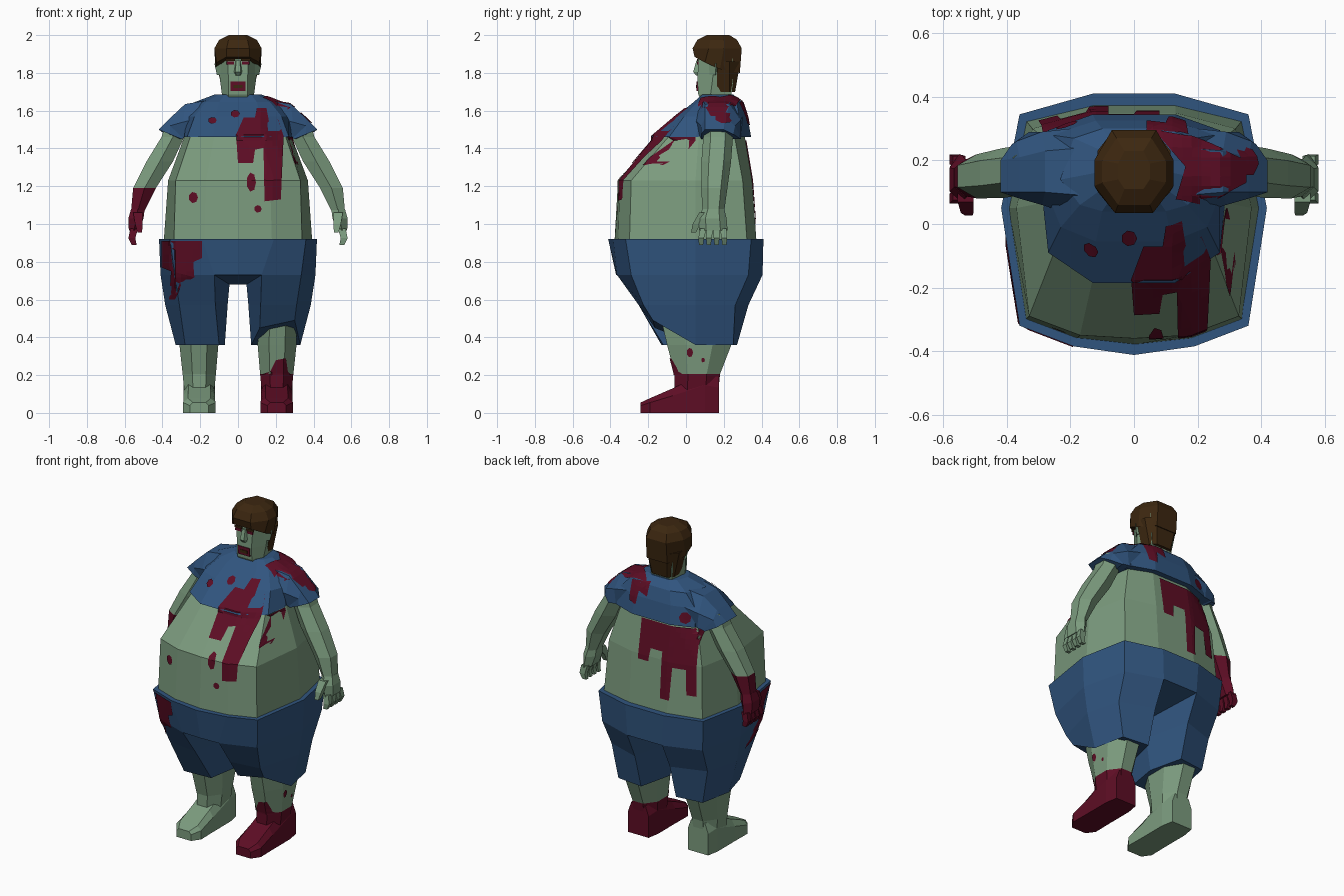
import bpy, bmesh, math
from mathutils import Vector
from mathutils.bvhtree import BVHTree

cube = bpy.data.objects.get("Cube")
if cube:
    bpy.data.objects.remove(cube, do_unlink=True)


def material(name, colour):
    mat = bpy.data.materials.new(name)
    mat.diffuse_color = (*colour, 1)
    mat.use_nodes = True
    node = next(n for n in mat.node_tree.nodes if n.type == 'BSDF_PRINCIPLED')
    node.inputs["Base Color"].default_value = (*colour, 1)
    return mat


skin = material("green_skin", (.20, .33, .21))
cloth = material("blue_cloth", (.03, .09, .21))
blood = material("dark_blood", (.11, .004, .018))
hair_brown = material("hair_brown", (.045, .02, .005))


def finish(name, bm, *mats):
    mesh = bpy.data.meshes.new(name)
    bm.to_mesh(mesh)
    bm.free()
    for mat in mats:
        mesh.materials.append(mat)
    obj = bpy.data.objects.new(name, mesh)
    bpy.context.collection.objects.link(obj)
    return obj


def loft(name, rings, mat, caps=(True, True), closed=True, low=None, low_mat=None, side=1):
    """Skin a surface through rings; faces below height low take low_mat."""
    bm = bmesh.new()
    rows = [[bm.verts.new((side * x, y, z)) for x, y, z in ring] for ring in rings]
    count = len(rows[0])
    for a, b in zip(rows, rows[1:]):
        for i in range(count if closed else count - 1):
            j = (i + 1) % count
            bm.faces.new((a[i], a[j], b[j], b[i]))
    for row, wanted in zip((rows[0], rows[-1]), caps):
        if wanted:
            bm.faces.new(row)
    bmesh.ops.recalc_face_normals(bm, faces=bm.faces)
    if low is None:
        return finish(name, bm, mat)
    for face in bm.faces:
        face.material_index = int(face.calc_center_median().z < low)
    return finish(name, bm, mat, low_mat)


def level(z, points):
    """Points may carry their own height as a third value."""
    return [(p[0], p[1], p[2] if len(p) > 2 else z) for p in points]


def mirrored(z, half):
    right = level(z, half)
    return right + [(-x, y, h) for x, y, h in reversed(right) if x > 0]


def oval(cx, cy, z, rx, ry, count=8):
    grow = 1 / math.cos(math.pi / count)
    angles = [(i + .5) * math.tau / count for i in range(count)]
    return [(cx + rx * grow * math.cos(a), cy + ry * grow * math.sin(a), z) for a in angles]


# Torso
torso = loft("torso", [
    mirrored(.88, [(0, -.38), (.18, -.36), (.34, -.30), (.395, .05), (.34, .325), (.13, .375)]),
    mirrored(1.23, [(0, -.36), (.17, -.35), (.33, -.29), (.37, .05), (.32, .30), (.13, .35)]),
    mirrored(1.5, [(0, -.13), (.12, -.13), (.24, -.06), (.27, .07), (.25, .25), (.12, .305)]),
], skin)

# Shirt body and collar
shirt = loft("shirt", [
    mirrored(1.46, [(.13, -.185), (.27, -.09), (.285, .05), (.27, .295), (.13, .345)]),
    mirrored(1.57, [(.12, -.055), (.23, -.01), (.27, .09), (.26, .28), (.12, .325)]),
    mirrored(1.645, [(.10, .04), (.17, .06), (.23, .14), (.19, .27), (.10, .30)]),
    mirrored(1.685, [(.07, .085), (.10, .11), (.125, .16), (.10, .23), (.06, .25)]),
], cloth)

# Trouser hips and crotch
hip_line = [(.125, -.365), (.335, -.29), (.41, .05), (.345, .33), (.12, .405)]
crotch = (.045, .03, .68)
hips = loft("trouser_hips", [
    mirrored(.92, [(0, -.412), (.19, -.385), (.36, -.32), (.418, .05), (.36, .345), (.13, .41)]),
    mirrored(.73, [(0, -.37)] + hip_line),
], cloth, caps=(True, False))
loft("trouser_crotch", [mirrored(.73, [p]) for p in (hip_line[0], crotch, hip_line[-1])],
     cloth, caps=(False, False), closed=False)
body = [torso, shirt, hips]

# Limbs, built once per side
for side, tag in ((1, "left"), (-1, "right")):
    left = side == 1
    body.append(loft(tag + "_sleeve", [
        [(.16, .09, 1.655), (.16, .24, 1.655), (.20, .30, 1.57), (.20, .28, 1.47), (.20, .06, 1.47), (.20, .03, 1.56)],
        [(.28, .10, 1.635), (.28, .23, 1.635), (.29, .29, 1.55), (.28, .29, 1.46), (.27, .07, 1.46), (.29, .06, 1.54)],
        [(.36, .10, 1.56), (.36, .21, 1.56), (.37, .26, 1.52), (.32, .29, 1.455), (.29, .08, 1.455), (.36, .08, 1.52)],
        [(.42, .10, 1.50), (.42, .20, 1.50), (.385, .25, 1.475), (.33, .29, 1.45), (.30, .08, 1.45), (.36, .08, 1.475)],
    ], cloth, side=side))

    # Trouser leg, torn higher at the front on the left
    front_hem = [(.115, -.165, .45), (.30, -.175, .49)] if left else [(.10, -.12), (.28, -.13)]
    body.append(loft(tag + "_trouser_leg", [
        level(.73, hip_line + [crotch]),
        level(.57, [(.12, -.25), (.31, -.225), (.385, .05), (.33, .26), (.12, .33), (.055, .04)]),
        level(.36, front_hem + [(.33, .05), (.29, .25), (.12, .27), (.07, .06)]),
    ], cloth, caps=(False, True), side=side))

    # Calf and foot
    body.append(loft(tag + "_calf", [
        oval(.21, .06, .53, .10, .20), oval(.207, .07, .36, .103, .17),
        oval(.205, .06, .205, .088, .12), oval(.205, .055, .1, .078, .115),
    ], skin, low=.205 if left else 0, low_mat=blood, side=side))
    foot = []
    for y, half, top in ((.175, .07, .19), (.10, .083, .21), (-.07, .083, .13), (-.19, .085, .078), (-.24, .05, .055)):
        arch = [(-half, 0), (half, 0), (half, top * .7), (half * .7, top), (-half * .7, top), (-half, top * .7)]
        foot.append([(.205 + x, y, z) for x, z in arch])
    loft(tag + "_foot", foot, blood if left else skin, side=side)

    # Arm, palm, fingers and thumb
    loft(tag + "_arm", [
        oval(.32, .17, 1.54, .06, .07, 6), oval(.345, .17, 1.46, .06, .068, 6),
        oval(.415, .16, 1.33, .07, .068, 6), oval(.495, .15, 1.19, .06, .06, 6),
        oval(.53, .145, 1.07, .036, .05, 6),
    ], skin, low=0 if left else 1.19, low_mat=blood, side=side)
    hand = skin if left else blood
    loft(tag + "_palm", [oval(.53, .145, 1.08, .036, .05, 6), oval(.54, .14, 1.03, .04, .065, 6),
                         oval(.55, .145, .965, .028, .065, 6)], hand, side=side)
    for i in range(4):
        root, tip = .092 + i * .035, .08 + i * .041
        loft(f"{tag}_finger_{i + 1}", [oval(.55, root, .975, .02, .017, 4), oval(.562, tip, .925, .018, .015, 4),
                                       oval(.55, tip, .89, .013, .011, 4)], hand, side=side)
    loft(tag + "_thumb", [oval(.53, .10, 1.06, .025, .03, 4), oval(.525, .055, 1.0, .02, .02, 4),
                          oval(.52, .04, .955, .012, .013, 4)], hand, side=side)
    loft(tag + "_ear", [level(1.85, [(.09, .12), (.125, .16), (.09, .165)]),
                        level(1.79, [(.09, .125), (.112, .155), (.09, .16)])], skin, side=side)

# Head and nose
loft("head", [
    mirrored(1.62, [(.05, .10), (.08, .16), (.06, .25)]),
    mirrored(1.685, [(.05, .065), (.085, .13), (.07, .24)]),
    mirrored(1.76, [(.05, .06), (.095, .14), (.08, .25)]),
    mirrored(1.86, [(.055, .065), (.105, .15), (.09, .25)]),
    mirrored(1.94, [(.055, .07), (.105, .15), (.09, .25)]),
], skin)
loft("nose", [mirrored(1.865, [(.01, .055), (.014, .075)]), mirrored(1.805, [(.014, .038), (.025, .075)]),
              mirrored(1.785, [(.008, .055), (.018, .075)])], skin)

# Hair cap and the longer hair behind
loft("hair_cap", [
    mirrored(1.86, [(.06, .045, 1.885), (.113, .10, 1.855), (.12, .18, 1.82), (.07, .285, 1.80)]),
    mirrored(1.93, [(.06, .035), (.125, .12), (.125, .20), (.07, .295)]),
    mirrored(1.975, [(.05, .06), (.10, .13), (.10, .20), (.055, .27)]),
    mirrored(2.0, [(.03, .11), (.05, .14), (.05, .19), (.03, .23)]),
], hair_brown)
loft("hair_back", [
    mirrored(1.70, [(.08, .165), (.08, .23), (.05, .26)]),
    mirrored(1.86, [(.118, .165), (.115, .23), (.07, .288)]),
], hair_brown)


def plate(name, x, y, z, width, height, mat):
    bm = bmesh.new()
    bmesh.ops.create_cube(bm, size=1)
    bmesh.ops.scale(bm, verts=bm.verts, vec=(width, .008, height))
    bmesh.ops.translate(bm, verts=bm.verts, vec=(x, y, z))
    finish(name, bm, mat)


# Painted face details
plate("mouth", 0, .06, 1.73, .08, .05, blood)
plate("mouth_opening", 0, .057, 1.728, .05, .018, hair_brown)
for side, tag in ((1, "left"), (-1, "right")):
    plate(tag + "_eye", side * .04, .062, 1.853, .04, .016, blood)
    plate(tag + "_brow", side * .04, .061, 1.868, .05, .01, hair_brown)

# One search tree over the clothed body, for laying stains on it
verts, polys = [], []
for obj in body:
    start = len(verts)
    verts += [v.co.copy() for v in obj.data.vertices]
    polys += [[start + i for i in p.vertices] for p in obj.data.polygons]
tree = BVHTree.FromPolygons(verts, polys)
views = {"front": (lambda u, v: Vector((u, -2, v)), Vector((0, 1, 0))),
         "back": (lambda u, v: Vector((u, 2, v)), Vector((0, -1, 0))),
         "top": (lambda u, v: Vector((u, v, 4)), Vector((0, 0, -1))),
         "left": (lambda u, v: Vector((2, u, v)), Vector((-1, 0, 0)))}


def stain(name, view, outline):
    """Dice a flat outline and drop it onto the body as a thin film."""
    place, ray = views[view]
    bm = bmesh.new()
    bm.faces.new([bm.verts.new((u, v, 0)) for u, v in outline])
    bmesh.ops.triangulate(bm, faces=bm.faces)
    for axis in (0, 1):
        normal = (1 - axis, axis, 0)
        for step in range(-20, 70):
            cut = step * .03
            geom = bm.verts[:] + bm.edges[:] + bm.faces[:]
            bmesh.ops.bisect_plane(bm, geom=geom, plane_co=(cut, cut, 0), plane_no=normal)
    missed = []
    for v in bm.verts:
        hit, normal, _, _ = tree.ray_cast(place(v.co.x, v.co.y), ray)
        if hit is None:
            missed.append(v)
        else:
            v.co = hit + normal * (.005 if normal.dot(ray) < 0 else -.005)
    bmesh.ops.delete(bm, geom=missed, context='VERTS')
    bm.normal_update()
    bmesh.ops.reverse_faces(bm, faces=[f for f in bm.faces if f.normal.dot(ray) > 0])
    finish(name, bm, blood)


def spot(name, view, u, v, width, height):
    ring = [math.tau * i / 7 for i in range(7)]
    stain(name, view, [(u + width * math.cos(a) / 2, v + height * math.sin(a) / 2) for a in ring])


# Blood stains
stain("chest_stain", "front", [(-.01, 1.47), (.03, 1.56), (.09, 1.56), (.10, 1.61), (.15, 1.61), (.165, 1.52),
      (.21, 1.55), (.24, 1.46), (.225, 1.13), (.14, 1.12), (.135, 1.4), (.09, 1.39), (.08, 1.32), (0, 1.32)])
stain("flank_drip", "front", [(.26, 1.46), (.285, 1.46), (.315, 1.31), (.30, 1.31)])
stain("shoulder_stain", "top", [(.06, .295), (.20, .27), (.35, .20), (.35, .13), (.22, .06), (.13, .08), (.16, .18)])
stain("hip_stain", "front", [(-.40, .91), (-.19, .91), (-.19, .82), (-.235, .8), (-.23, .72), (-.30, .68),
      (-.33, .60), (-.36, .60), (-.35, .75), (-.40, .77)])
stain("back_stain", "back", [(.08, 1.44), (.08, 1.2), (.01, 1.2), (0, 1.28), (-.08, 1.28), (-.08, 1.0),
      (-.14, 1.0), (-.15, 1.2), (-.23, 1.2), (-.24, 1.05), (-.30, 1.05), (-.28, 1.44)])
stain("shirt_back_stain", "back", [(.04, 1.66), (.04, 1.58), (.10, 1.6), (.11, 1.52), (.16, 1.53), (.17, 1.64)])
stain("shin_stain", "front", [(.12, .2), (.17, .22), (.20, .28), (.25, .29), (.26, .22), (.28, .2)])
for number, place in enumerate([("front", .07, 1.22, .05, .1), ("front", .105, 1.08, .04, .04),
                                ("front", -.235, 1.14, .05, .06), ("front", -.135, 1.545, .045, .035),
                                ("front", -.015, 1.58, .05, .04), ("front", -.225, .505, .03, .03),
                                ("back", -.21, 1.51, .07, .07), ("left", .02, .32, .035, .05),
                                ("left", .09, .28, .02, .025), ("left", .2, 1.56, .1, .06)]):
    spot(f"blood_spot_{number + 1}", *place)
